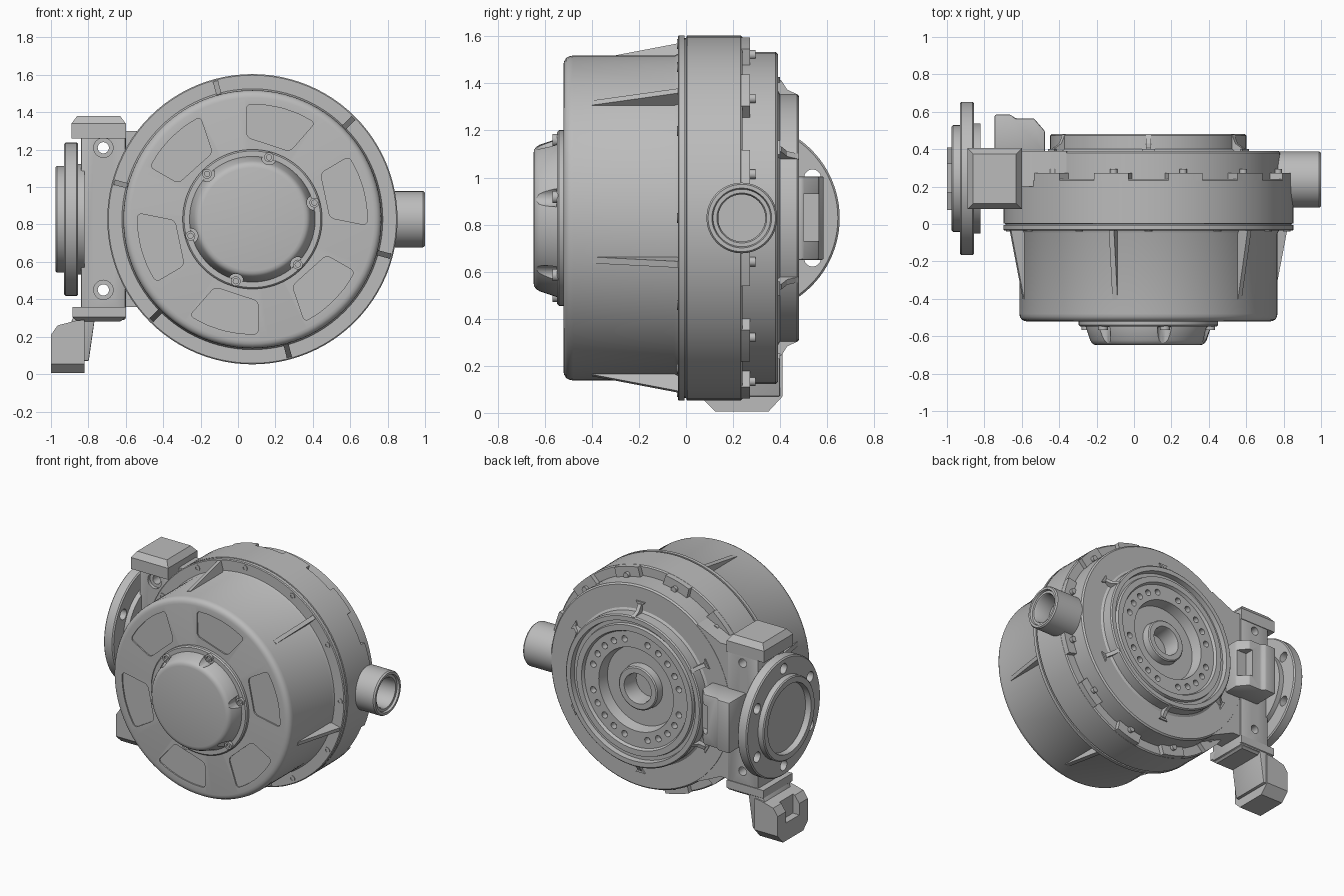
import bpy, bmesh
from math import cos, sin, radians, pi
from mathutils import Matrix, Vector

if "Cube" in bpy.data.objects:
    bpy.data.objects.remove(bpy.data.objects["Cube"])

grey = bpy.data.materials.new("cast_grey")
grey.use_nodes = True
colour = (0.5, 0.5, 0.5, 1)
grey.diffuse_color = colour
grey.node_tree.nodes["Principled BSDF"].inputs["Base Color"].default_value = colour

CX, CZ = 0.077, 0.828     # main axis, along y
DY = 0.243                # side flange axis, along x


def place(axis, a, b, d):
    return {"X": (d, a, b), "Y": (a, d, b), "Z": (a, b, d)}[axis]


def finish(name, bm):
    bmesh.ops.recalc_face_normals(bm, faces=bm.faces)
    mesh = bpy.data.meshes.new(name)
    bm.to_mesh(mesh)
    bm.free()
    mesh.materials.append(grey)
    ob = bpy.data.objects.new(name, mesh)
    bpy.context.collection.objects.link(ob)
    return ob


def activate(obs):
    bpy.ops.object.select_all(action="DESELECT")
    for ob in obs:
        ob.select_set(True)
    bpy.context.view_layer.objects.active = obs[0]


def lathe(name, profile, axis, a, b, seg=96):
    """Revolve (radius, depth) points about an axis through a, b."""
    bm = bmesh.new()
    vs = [bm.verts.new(place(axis, a + r, b, d)) for r, d in profile]
    es = [bm.edges.new(pair) for pair in zip(vs, vs[1:])]
    bmesh.ops.spin(bm, geom=vs + es, cent=place(axis, a, b, 0),
                   axis=place(axis, 0, 0, 1), angle=2 * pi, steps=seg)
    bmesh.ops.remove_doubles(bm, verts=bm.verts, dist=1e-5)
    return finish(name, bm)


def rod(name, r, axis, a, b, d0, d1, seg=24):
    return lathe(name, [(0, d0), (r, d0), (r, d1), (0, d1)], axis, a, b, seg)


def prism(name, pts, axis, d0, d1, rounding=0, bevel=0):
    """Extrude an outline; round its corners or bevel every edge."""
    bm = bmesh.new()
    base = bm.faces.new([bm.verts.new(place(axis, p, q, d0)) for p, q in pts])
    new = bmesh.ops.extrude_face_region(bm, geom=[base])["geom"]
    shift = Vector(place(axis, 0, 0, d1 - d0))
    bmesh.ops.translate(bm, vec=shift, verts=[v for v in new if isinstance(v, bmesh.types.BMVert)])
    direction = shift.normalized()
    bmesh.ops.recalc_face_normals(bm, faces=bm.faces)
    if rounding:
        sides = [e for e in bm.edges
                 if abs((e.verts[0].co - e.verts[1].co).normalized().dot(direction)) > 0.9]
        bmesh.ops.bevel(bm, geom=sides, offset=rounding, segments=5, profile=0.5, affect="EDGES")
    if bevel:
        bmesh.ops.bevel(bm, geom=bm.edges[:], offset=bevel, segments=2, profile=0.5, affect="EDGES")
    return finish(name, bm)


def box(name, x, y, z, bevel=0):
    pts = [(x[0], y[0]), (x[1], y[0]), (x[1], y[1]), (x[0], y[1])]
    return prism(name, pts, "Z", z[0], z[1], bevel=bevel)


def spin_to(ob, angle):
    """Turn a part built along +x to an angle about the main axis."""
    ob.data.transform(Matrix.Translation((CX, 0, CZ)) @ Matrix.Rotation(-radians(angle), 4, "Y"))


def polar(r, angle):
    return CX + r * cos(radians(angle)), CZ + r * sin(radians(angle))


def cut(target, cutters):
    """Subtract a set of cutters that do not touch each other."""
    activate(cutters)
    if len(cutters) > 1:
        bpy.ops.object.join()
    cutter = cutters[0]
    activate([target])
    mod = target.modifiers.new("cut", "BOOLEAN")
    mod.operation, mod.solver, mod.object = "DIFFERENCE", "EXACT", cutter
    bpy.ops.object.modifier_apply(modifier=mod.name)
    bpy.data.objects.remove(cutter)


SIX = [15 + 60 * k for k in range(6)]
TWELVE = [30 * k for k in range(12)]

# Front cover with six shallow window recesses
cover = lathe("front_cover", [(0, -.521), (.65, -.521), (.665, -.518), (.679, -.51), (.687, -.496), (.69, -.48),
                              (.69, -.05), (.7, -.03), (0, -.03)], "Y", CX, CZ)
recesses = []
for a in SIX:
    outline = [polar(.615, a + t) for t in (-18, -9, 0, 9, 18)] + [polar(r, a + t) for r, t in ((.44, 19), (.415, -14))]
    recesses.append(prism("recess", outline, "Y", -.6, -.512, rounding=.025))
cut(cover, recesses)

# Cover ribs flaring to the flange
for a in [s + 30 for s in SIX]:
    spin_to(prism("cover_rib", [(.66, -.4), (.692, -.4), (.765, -.03), (.66, -.03)],
                  "Z", -.014, .014), a)

# Bearing cap with scalloped bolt seats
lathe("cap_flange", [(0, -.548), (.365, -.548), (.373, -.54), (.373, -.51), (0, -.51)], "Y", CX, CZ)
cap = lathe("bearing_cap", [(0, -.648), (.275, -.648), (.29, -.645), (.302, -.637), (.311, -.622), (.337, -.545),
                            (.337, -.53), (0, -.53)], "Y", CX, CZ)
cut(cap, [rod("seat", .042, "Y", *polar(.345, a), -.7, -.551) for a in SIX])
for a in SIX:
    x, z = polar(.343, a)
    lathe("cap_bolt", [(0, -.555), (.014, -.555), (.014, -.568), (.026, -.568), (.026, -.53), (0, -.53)],
          "Y", x, z, 20)

# Mounting flange with twelve bolts
lathe("front_flange", [(0, -.035), (.77, -.035), (.776, -.03), (.776, -.006), (0, -.006)], "Y", CX, CZ)
for a in TWELVE:
    x, z = polar(.74, a)
    lathe("flange_bolt", [(0, -.034), (.011, -.034), (.011, -.039), (.021, -.039), (.021, -.02), (0, -.02)],
          "Y", x, z, 20)

# Main housing and the stepped output face at the back
housing = lathe("main_housing", [(0, -.01), (.764, -.01), (.764, 0), (.775, .004), (.775, .232), (.767, .24),
                                 (.706, .24), (.706, .38), (.696, .39), (.54, .39), (.525, .4),
                                 (.525, .472), (.517, .48), (.485, .48), (.48, .445), (.455, .445),
                                 (.45, .465), (.41, .465), (.4, .445), (.29, .445), (.275, .37),
                                 (.155, .37), (.15, .42), (.142, .427), (.105, .427), (.1, .41),
                                 (.1, .3), (0, .3)], "Y", CX, CZ)
cut(housing, [rod("hole", .022, "Y", *polar(.345, a), .4, .5, 16)
              for a in range(0, 360, 15) if a % 90])

# Rim lugs and rear bolts
for a in TWELVE:
    arc = [polar(.774, a + 15 + t) for t in (-7, -3.5, 0, 3.5, 7)]
    prism("rim_lug", arc + [polar(.69, a + 15 + t) for t in (8, -8)], "Y", .22, .272)
    rod("rear_bolt", .02, "Y", *polar(.718, a + 15), .26, .295, 16)

# Flared fins round the output ring
for a in [s + 15 for s in SIX]:
    spin_to(prism("output_fin", [(.5, .38), (.595, .38), (.585, .405), (.545, .43), (.523, .478), (.5, .478)],
                  "Z", -.013, .013), a)
    spin_to(prism("fin_foot", [(.6, -.035), (.6, .035), (.575, .013), (.575, -.013)],
                  "Y", .38, .4), a)

# Side port tube
lathe("side_port", [(0, .7), (.15, .7), (.15, .99), (.143, 1), (.127, 1), (.122, .985), (.106, .985),
                    (.1, .975), (.1, .86), (0, .86)], "X", .237, CZ, 64)

# Arm plate joining the housing to the side bracket
prism("arm_plate", [(-.65, 1.3), (-.54, 1.3), (-.36, 1.383), (-.32, 1.3), (-.32, .36), (-.36, .277),
                    (-.54, .36), (-.65, .36)], "Y", .2, .389)

# Side bracket with stepped through holes and chamfered end pads
bracket = box("side_bracket", (-.84, -.6), (.1, .4), (.29, 1.3), .012)
cut(bracket, [lathe("hole", [(0, 0), (.052, 0), (.052, .125), (.03, .125), (.03, .6), (0, .6)],
                    "Y", -.72, z, 24) for z in (.45, 1.21)])
for name, left, z0, z1, z2 in (("upper_pad", -.89, 1.26, 1.34, 1.38), ("lower_pad", -.885, .36, .305, .28)):
    pad = box(name, (left, -.6), (.08, .405), (z0, z1))
    bm = bmesh.new()
    bm.from_mesh(pad.data)
    end = [f for f in bm.faces if all(abs(v.co.z - z1) < 1e-4 for v in f.verts)]
    bmesh.ops.inset_region(bm, faces=end, thickness=.03, use_even_offset=True)
    for v in end[0].verts:
        v.co.z = z2
    bm.to_mesh(pad.data)
    bm.free()

# Round side flange with bolt holes and hollow collar
flange = lathe("side_flange", [(0, -.935), (.235, -.935), (.24, -.975), (.278, -.975), (.285, -.968), (.285, -.93),
                               (.402, -.93), (.41, -.922), (.41, -.863), (.402, -.855), (.295, -.855),
                               (.295, -.82), (0, -.82)], "X", DY, CZ)
cut(flange, [rod("hole", .036, "X", DY + .34 * cos(radians(a)), CZ + .34 * sin(radians(a)), -1, -.8)
             for a in range(30, 390, 60)])

# Rear clamp with a notched middle
clamp_outline = [(-.745, .38), (-.745, .585), (-.66, .585), (-.635, .565), (-.535, .565), (-.475, .495), (-.475, .38)]
clamp = prism("rear_clamp", clamp_outline, "Z", .65, 1.005, bevel=.008)
cut(clamp, [box("notch", (-.56, -.4), (.5, .7), (.73, .93))])

# Lower foot: two chamfered cheeks and a thinner web, with its arm
cheek_top = [(-.82, .005), (-.82, .29), (-.87, .285), (-.965, .26), (-1, .21), (-1, .005)]
foot = prism("lower_foot", cheek_top, "Y", .075, .41)
cut(foot, [prism("front_chamfer", [(0, -.1), (.2, -.1), (.125, .005), (.075, .055), (0, .1)], "X", -1.1, -.7),
           prism("rear_chamfer", [(.5, -.1), (.5, .15), (.41, .07), (.35, .005), (.3, -.1)], "X", -1.1, -.7)])
cut(foot, [box("notch", (-1.1, -.95), (.17, .32), (.13, .5))])
prism("foot_arm", [(-.86, .07), (-.798, .07), (-.765, .3), (-.74, .33), (-.87, .33), (-.9, .26)],
      "Y", .11, .4, bevel=.006)

# Smooth curved surfaces, keeping edges crisp
activate([ob for ob in bpy.context.scene.objects if ob.type == "MESH"])
bpy.ops.object.shade_smooth_by_angle(angle=radians(32))
